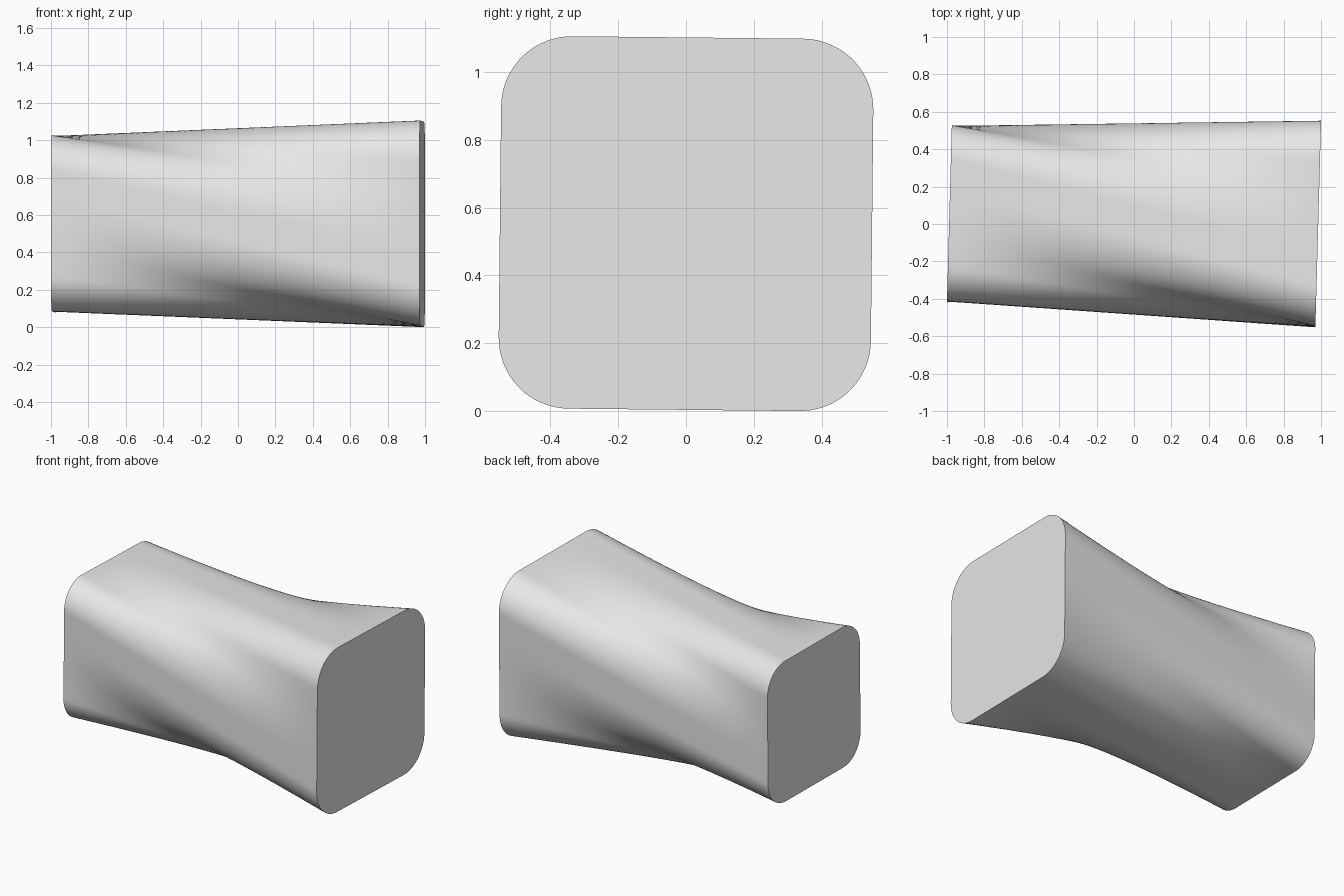
import bpy, bmesh, math
from mathutils import Vector, Matrix

cube = bpy.data.objects.get("Cube")
if cube:
    bpy.data.objects.remove(cube, do_unlink=True)

AROUND, ALONG = 192, 32
CORNER = 0.38            # corner radius as a share of the half width
ROLL = math.radians(-0.6)
YAW = -0.0275


def rounded_square(s, half):
    """Point at share s of the perimeter, counterclockwise from the lower +y side."""
    r = half * CORNER
    c = half - r
    q, f = divmod((s % 1.0) * 4, 1.0)
    d = f * (2 * c + r * math.pi / 2)
    if d < 2 * c:
        p = Vector((half, d - c))
    else:
        a = (d - 2 * c) / r
        p = Vector((c + r * math.cos(a), c + r * math.sin(a)))
    return Matrix.Rotation(q * math.pi / 2 + ROLL, 2) @ p


def end_ring(centre, half, shift):
    """Rounded square placed upright, square to the slightly turned axis."""
    turn = Matrix.Rotation(YAW, 3, 'Z')
    ring = []
    for i in range(AROUND):
        u, v = rounded_square(i / AROUND + shift, half)
        ring.append(Vector(centre) + turn @ Vector((0, u, v)))
    return ring


# Large end, and small end started an eighth of a turn back for the twist
large = end_ring((0.985, 0.0, 0.5525), 0.549, 0.0)
small = end_ring((-0.987, 0.055, 0.5525), 0.471, -1 / 8)

# Straight loft between the two ends
bm = bmesh.new()
rings = [[bm.verts.new(a.lerp(b, j / ALONG)) for a, b in zip(small, large)]
         for j in range(ALONG + 1)]
for r0, r1 in zip(rings, rings[1:]):
    for i in range(AROUND):
        k = (i + 1) % AROUND
        bm.faces.new((r0[i], r0[k], r1[k], r1[i]))

# Flat end caps
bm.faces.new(rings[0])
bm.faces.new(rings[-1])
bmesh.ops.recalc_face_normals(bm, faces=bm.faces[:])

mesh = bpy.data.meshes.new("twisted_block")
bm.to_mesh(mesh)
bm.free()
block = bpy.data.objects.new("twisted_block", mesh)
bpy.context.collection.objects.link(block)

# Plain grey
grey = bpy.data.materials.new("light grey")
grey.use_nodes = True
colour = (0.8, 0.8, 0.8, 1.0)
grey.diffuse_color = colour
grey.node_tree.nodes["Principled BSDF"].inputs["Base Color"].default_value = colour
mesh.materials.append(grey)

# Smooth sides, sharp cap rims
bpy.ops.object.select_all(action='DESELECT')
block.select_set(True)
bpy.context.view_layer.objects.active = block
bpy.ops.object.shade_smooth_by_angle(angle=math.radians(35))
